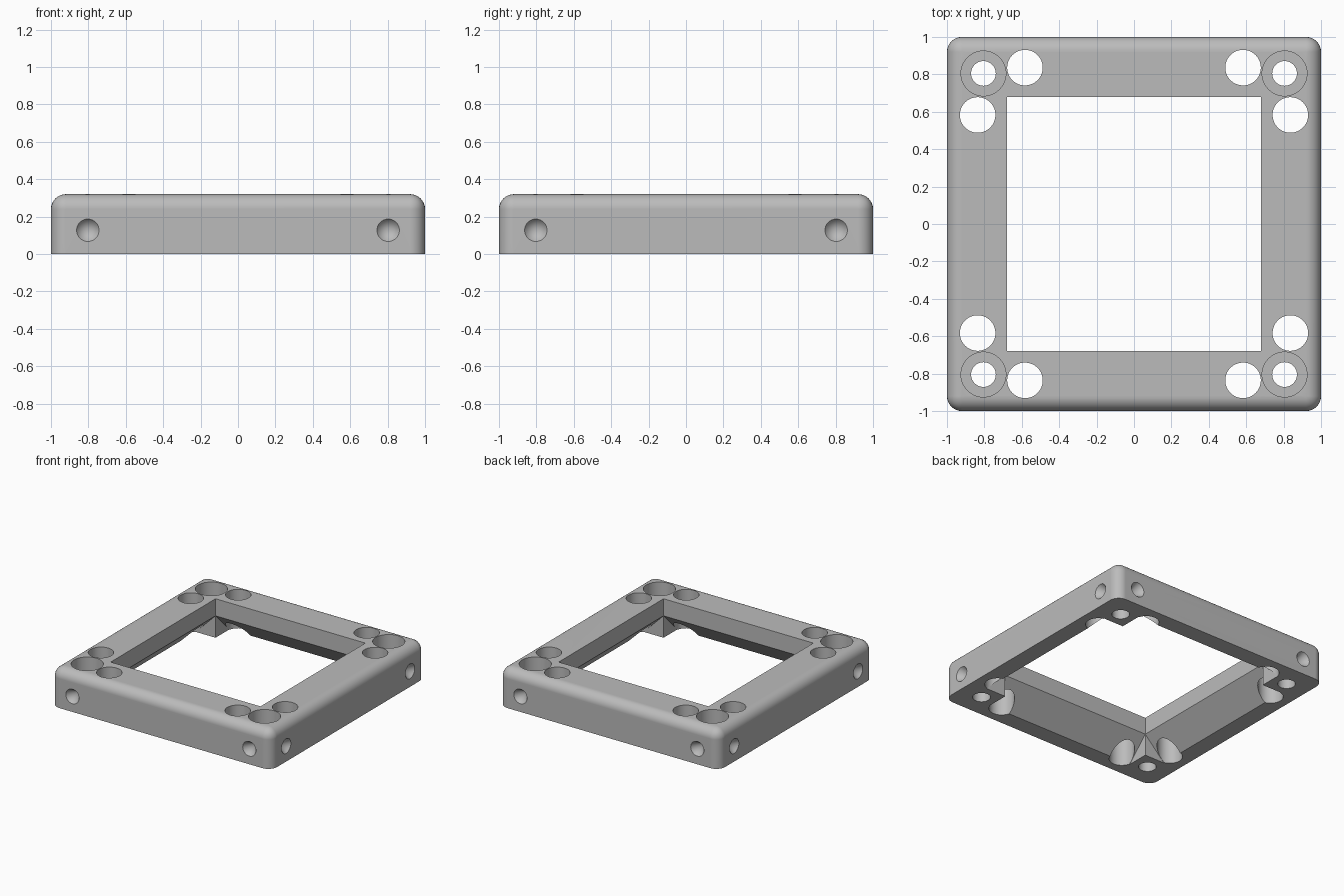
import bpy, bmesh, math
from mathutils import Matrix, Vector

if "Cube" in bpy.data.objects:
    bpy.data.objects.remove(bpy.data.objects["Cube"])

HEIGHT = 0.32
INNER = 0.68       # half width of the square opening
RECESS = 0.86      # half width of the undercut at the base
BORE = 0.805       # corner bolt position
QUARTERS = [Matrix.Rotation(math.radians(90 * i), 4, "Z") for i in range(4)]

grey = bpy.data.materials.new("plain grey")
grey.use_nodes = True
grey.diffuse_color = (0.5, 0.5, 0.5, 1)
grey.node_tree.nodes["Principled BSDF"].inputs["Base Color"].default_value = (0.5, 0.5, 0.5, 1)


def make_object(name, bm):
    bmesh.ops.recalc_face_normals(bm, faces=bm.faces)
    mesh = bpy.data.meshes.new(name)
    bm.to_mesh(mesh)
    bm.free()
    mesh.materials.append(grey)
    obj = bpy.data.objects.new(name, mesh)
    bpy.context.collection.objects.link(obj)
    return obj


def box(bm, half, low, high):
    mat = Matrix.Translation((0, 0, (low + high) / 2)) @ Matrix.Diagonal((2 * half, 2 * half, high - low, 1))
    bmesh.ops.create_cube(bm, size=1, matrix=mat)


def rod(bm, x, y, radius, low, high, turn):
    mat = turn @ Matrix.Translation((x, y, (low + high) / 2))
    bmesh.ops.create_cone(bm, cap_ends=True, segments=64, radius1=radius, radius2=radius,
                          depth=high - low, matrix=mat)


# Outer block, rounded on all but the bottom edges
bm = bmesh.new()
box(bm, 1, 0, HEIGHT)
edges = [e for e in bm.edges if max(v.co.z for v in e.verts) > 0.1]
bmesh.ops.bevel(bm, geom=edges, offset=0.08, segments=8, profile=0.5, affect="EDGES")
frame = make_object("square_frame", bm)

cutters = []

# Central opening
bm = bmesh.new()
box(bm, INNER, -0.1, 0.5)
cutters.append(make_object("opening_cutter", bm))

# Sloped undercuts beneath the four rails, leaving the corner posts whole
for i in range(2):
    bm = bmesh.new()
    base = RECESS + 0.1
    ring = [bm.verts.new((x, -INNER, z)) for x, z in ((-base, -0.1), (base, -0.1), (0, RECESS))]
    face = bm.faces.new(ring)
    side = bmesh.ops.extrude_face_region(bm, geom=[face])
    verts = [v for v in side["geom"] if isinstance(v, bmesh.types.BMVert)]
    bmesh.ops.translate(bm, verts=verts, vec=Vector((0, 2 * INNER, 0)))
    bm.transform(QUARTERS[i])
    cutters.append(make_object("undercut_cutter", bm))

# Corner counterbores, paired round holes and conical side dimples
bm = bmesh.new()
for turn in QUARTERS:
    rod(bm, BORE, BORE, 0.12, 0.15, 0.5, turn)
    rod(bm, 0.583, 0.836, 0.095, -0.1, 0.5, turn)
    rod(bm, 0.836, 0.583, 0.095, -0.1, 0.5, turn)
    for x in (-0.803, 0.803):
        mat = turn @ Matrix.Translation((x, -0.97, 0.127)) @ Matrix.Rotation(math.radians(-90), 4, "X")
        bmesh.ops.create_cone(bm, cap_ends=True, segments=32, radius1=0.075, radius2=0,
                              depth=0.1, matrix=mat)
cutters.append(make_object("hole_cutter", bm))

# Narrow bolt holes through the counterbores
bm = bmesh.new()
for turn in QUARTERS:
    rod(bm, BORE, BORE, 0.066, -0.1, 0.4, turn)
cutters.append(make_object("bolt_cutter", bm))

bpy.ops.object.select_all(action="DESELECT")
bpy.context.view_layer.objects.active = frame
frame.select_set(True)
for cutter in cutters:
    cutter.hide_render = True
    mod = frame.modifiers.new("cut", "BOOLEAN")
    mod.operation = "DIFFERENCE"
    mod.solver = "EXACT"
    mod.object = cutter
    bpy.ops.object.modifier_apply(modifier=mod.name)
    bpy.data.objects.remove(cutter)

# Smooth curves with crisp flat faces
bpy.ops.object.shade_smooth_by_angle(angle=math.radians(30))
normals = frame.modifiers.new("flat faces", "WEIGHTED_NORMAL")
normals.keep_sharp = True
